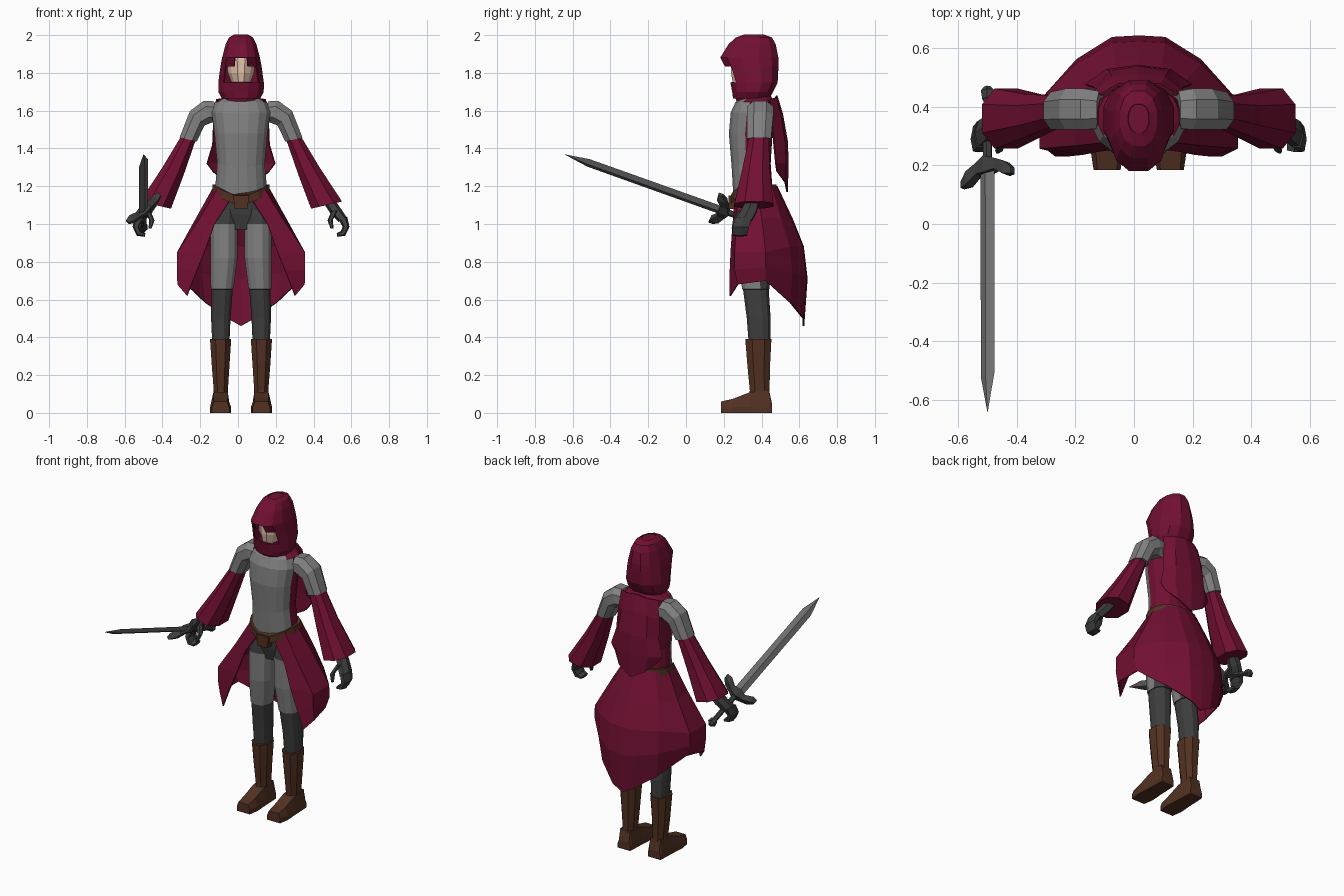
import bpy, bmesh, math
from mathutils import Vector

CX = 0.016  # body centre line


def material(name, rgb):
    m = bpy.data.materials.new(name)
    m.diffuse_color = (*rgb, 1)
    return m


RED = material("crimson cloth", (0.165, 0.005, 0.032))
STEEL = material("grey armour", (0.22, 0.22, 0.22))
DARK = material("dark cloth", (0.048, 0.048, 0.048))
BROWN = material("brown leather", (0.085, 0.031, 0.016))
SKIN = material("skin", (0.78, 0.55, 0.42))
BLADE = material("blade steel", (0.16, 0.16, 0.16))


def build(name, rows, mats, closed=True, caps=True, rule=None, drop=None, thick=0):
    """Skin a list of point rows; rule picks a material, drop removes faces."""
    bm = bmesh.new()
    grid = [[bm.verts.new(p) for p in row] for row in rows]
    n = len(rows[0])
    for i in range(len(grid) - 1):
        for j in range(n if closed else n - 1):
            if drop and drop(i, j):
                continue
            k = (j + 1) % n
            bm.faces.new((grid[i][j], grid[i][k], grid[i + 1][k], grid[i + 1][j]))
    if caps:
        bm.faces.new(grid[0])
        bm.faces.new(grid[-1])
    bmesh.ops.recalc_face_normals(bm, faces=bm.faces)
    if rule:
        for f in bm.faces:
            f.material_index = rule(f.calc_center_median())
    me = bpy.data.meshes.new(name)
    bm.to_mesh(me)
    bm.free()
    for m in mats:
        me.materials.append(m)
    ob = bpy.data.objects.new(name, me)
    bpy.context.collection.objects.link(ob)
    if thick:
        mod = ob.modifiers.new("thickness", "SOLIDIFY")
        mod.thickness = thick
        mod.offset = 0
    return ob


def ring(x, y, z, a, b, tilt=0, n=8, s=1, e=1.0, dip=0):
    """Ring of half sizes a and b, tilted in the xz plane; dip lowers the front."""
    t = math.radians(tilt)
    pts = []
    for i in range(n):
        w = -math.pi / 2 + (i + 0.5) * 2 * math.pi / n
        c, q = math.cos(w), math.sin(w)
        u = math.copysign(abs(c) ** e, c) * a
        v = math.copysign(abs(q) ** e, q) * b
        drop = dip * max(0, -q) ** 3
        pts.append((CX + s * (x + u * math.cos(t)), y + v, z + u * math.sin(t) - drop))
    return pts


def stack(levels, n=12, e=0.85):
    """Horizontal rings from (z, half width, front y, back y, dip)."""
    return [ring(0, (f + k) / 2, z, w, (k - f) / 2, n=n, e=e, dip=d)
            for z, w, f, k, d in levels]


# Torso: breastplate in front, cloth at the sides and back
build("torso", stack([(1.18, .14, .25, .46, .055), (1.32, .128, .24, .45, .02),
                      (1.48, .143, .225, .46, 0), (1.59, .158, .235, .47, 0),
                      (1.645, .14, .26, .47, 0), (1.68, .08, .31, .45, 0)], 16),
      [RED, STEEL], rule=lambda c: int(c.y < .315 and c.z < 1.67))
build("collar", stack([(1.63, .10, .27, .46, 0), (1.70, .085, .25, .45, 0),
                       (1.74, .07, .27, .43, 0)]), [RED])
build("hips", stack([(.97, .13, .30, .43, 0), (1.05, .145, .28, .45, 0),
                     (1.2, .135, .27, .45, .05)]), [DARK])

# Belt with buckle
build("belt", stack([(1.165, .157, .237, .485, .06), (1.21, .152, .235, .48, .06)], 16), [BROWN])
build("buckle", [[(CX + x, y, z) for x, z in ((-.042, 1.15), (.042, 1.15), (.034, 1.08), (-.034, 1.08))]
                 for y in (.225, .27)], [BROWN])

# Head inside an open hood
build("head", stack([(1.69, .045, .27, .40, 0), (1.745, .05, .245, .42, 0), (1.80, .072, .235, .44, 0),
                     (1.87, .078, .235, .45, 0), (1.93, .06, .26, .44, 0)], 12, 1), [SKIN])
build("hood", stack([(1.665, .10, .25, .44, 0), (1.70, .12, .245, .46, 0), (1.75, .12, .235, .485, 0),
                     (1.835, .108, .205, .49, 0), (1.88, .099, .18, .49, 0), (1.95, .08, .225, .475, 0),
                     (1.985, .062, .265, .455, 0), (2.0, .035, .31, .41, 0)]),
      [RED], caps=False, thick=.008,
      drop=lambda i, j: (i == 2 and j in (10, 11, 0)) or (i == 3 and j == 11))
build("hood_top", stack([(1.99, .04, .30, .42, 0), (2.0, .036, .31, .41, 0)]), [RED])


def panel(name, half, mats):
    """Cloth sheet from half its columns, mirrored across the body."""
    cols = [[(CX - x, y, z) for x, y, z in c] for c in half]
    cols += [[(CX + x, y, z) for x, y, z in c] for c in half[-2::-1]]
    return build(name, cols, mats, closed=False, caps=False, thick=.008)


# Open-fronted coat skirt, columns from the front edge to the back centre
panel("coat_skirt", [
    [(.05, .262, 1.14), (.14, .25, 1.0), (.19, .24, .86), (.235, .235, .75), (.285, .235, .62)],
    [(.12, .28, 1.19), (.215, .27, 1.03), (.335, .26, .85), (.336, .26, .76), (.334, .275, .68)],
    [(.14, .37, 1.2), (.235, .40, 1.03), (.335, .42, .85), (.336, .42, .77), (.31, .42, .70)],
    [(.11, .45, 1.2), (.17, .50, 1.03), (.21, .545, .88), (.21, .56, .74), (.19, .55, .585)],
    [(.05, .475, 1.2), (.08, .55, 1.03), (.09, .615, .88), (.09, .635, .72), (.07, .62, .50)],
    [(0, .48, 1.2), (0, .56, 1.03), (0, .62, .88), (0, .64, .71), (0, .622, .46)]], [RED])

# Short cape hanging from the hood
panel("cape", [
    [(.13, .44, 1.66), (.145, .455, 1.55), (.15, .465, 1.42), (.18, .475, 1.32), (.15, .48, 1.28)],
    [(.07, .475, 1.67), (.09, .50, 1.57), (.10, .52, 1.44), (.11, .525, 1.32), (.09, .525, 1.22)],
    [(0, .48, 1.68), (0, .51, 1.58), (0, .535, 1.44), (0, .54, 1.32), (0, .535, 1.17)]], [RED])

# Limbs, one per side
for side, s in (("left", 1), ("right", -1)):
    def limb(name, rings, mat, n=8, e=0.85):
        return build(f"{side}_{name}", [ring(*r, n=n, s=s, e=e) for r in rings], [mat])

    # Thigh guard covers the front of the upper leg
    leg = [(.085, .365, 1.08, .075, .085), (.089, .36, 1.0, .074, .09), (.09, .36, .82, .073, .088),
           (.10, .37, .655, .062, .075), (.10, .37, .654, .058, .07), (.107, .385, .50, .053, .065),
           (.107, .39, .37, .047, .06)]
    build(f"{side}_leg", [ring(*r, n=12, s=s, e=.85) for r in leg], [DARK, STEEL],
          rule=lambda c: int(.655 < c.z < 1.0 and c.y < .37))
    limb("boot", [(.107, .39, .08, .04, .058), (.107, .39, .12, .04, .056),
                  (.108, .385, .25, .05, .064), (.108, .383, .39, .06, .074)], BROWN)
    # Foot sections from toe to heel: y, height, top and bottom half widths
    build(f"{side}_foot", [[(CX + s * (.108 + x), y, z) for x, z in
                            ((-w, 0), (w, 0), (w, .03), (t, h), (-t, h), (-w, .03))]
                           for y, h, t, w in ((.185, .06, .034, .046), (.25, .075, .038, .056),
                                              (.34, .11, .038, .05), (.44, .12, .036, .046),
                                              (.455, .05, .036, .044))], [BROWN])
    # Shoulder guard and flared sleeve
    limb("shoulder_guard", [(.13, .39, 1.59, .065, .068, 78), (.175, .392, 1.595, .066, .075, 68),
                            (.232, .392, 1.56, .058, .075, 45), (.28, .387, 1.447, .05, .068, 14)], STEEL)
    limb("sleeve", [(.25, .387, 1.52, .042, .055, 25), (.285, .385, 1.44, .044, .058, 18),
                    (.36, .37, 1.28, .064, .078, 18), (.453, .36, 1.10, .09, .11, 13)], RED)
    # Gloved hand with curled fingers and thumb
    limb("glove", [(.46, .355, 1.13, .03, .036, 30), (.50, .335, 1.07, .03, .045, 30),
                   (.54, .305, 1.02, .026, .05, 20)], DARK, 6)
    limb("fingers", [(.54, .305, 1.03, .024, .05, 20), (.556, .29, .985, .018, .048, 0),
                     (.54, .285, .95, .017, .045, -45), (.508, .285, .942, .01, .038, -80)], DARK, 6)
    limb("thumb", [(.495, .30, 1.07, .018, .025, 10), (.472, .265, 1.02, .014, .018, 5),
                   (.482, .25, .975, .008, .01, 0)], DARK, 6)

# Sword: d runs to the tip, u across the guard, v through the thickness
hilt = Vector((-.50, .20, 1.068))
d = Vector((0, -.942, .336)).normalized()
u = Vector((.165, .05, .14)).normalized()
v = u.cross(d).normalized()


def bar(name, sections, mat, n, turn=0.0):
    """Sections: along the blade, half width, half thickness."""
    ang = [2 * math.pi * i / n + turn for i in range(n)]
    build(name, [[hilt + d * t + u * (a * math.cos(w)) + v * (b * math.sin(w)) for w in ang]
                 for t, a, b in sections], [mat])


bar("sword_blade", [(.0, .032, .012), (.76, .031, .011), (.893, .001, .001)], BLADE, 4)
bar("sword_grip", [(-.25, .015, .015), (.01, .017, .017)], DARK, 6)
bar("sword_pommel", [(-.285, .012, .012), (-.27, .027, .022), (-.24, .022, .018)], DARK, 6)
# Guard sections across: offset, forward sweep, half size
build("sword_guard", [[hilt + u * o + d * (f + i * h) + v * (j * h * .8)
                       for i, j in ((-1, -1), (1, -1), (1, 1), (-1, 1))]
                      for o, f, h in ((-.115, .045, .012), (-.085, .03, .024), (-.04, .005, .02),
                                      (0, 0, .03), (.04, .005, .02), (.085, .03, .024),
                                      (.115, .045, .012))], [DARK])
